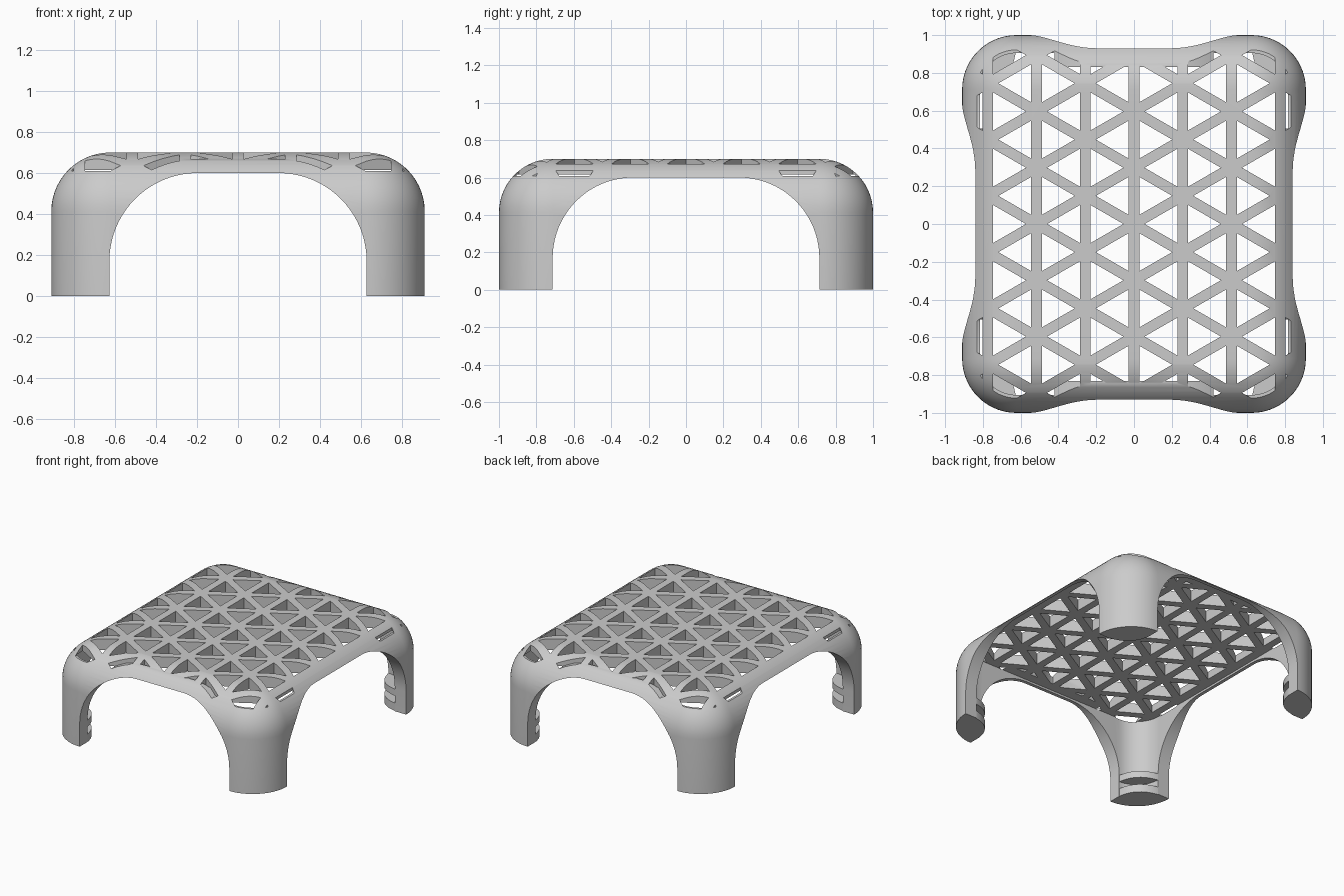
import bpy, bmesh, math

if "Cube" in bpy.data.objects:
    bpy.data.objects.remove(bpy.data.objects["Cube"])

HX, HY, TOP, R = 0.91, 1.0, 0.70, 0.287   # outer half sizes, height, edge radius
ARCH_X, ARCH_Y, ARCH_Z, ARCH_R = 0.627, 0.713, 0.60, 0.43
CEIL = 0.615                              # underside of the lattice top


def finish(name, bm):
    bmesh.ops.remove_doubles(bm, verts=bm.verts, dist=1e-5)
    bmesh.ops.recalc_face_normals(bm, faces=bm.faces)
    me = bpy.data.meshes.new(name)
    bm.to_mesh(me)
    bm.free()
    ob = bpy.data.objects.new(name, me)
    bpy.context.collection.objects.link(ob)
    return ob


def loft(bm, rings):
    rows = [[bm.verts.new(p) for p in ring] for ring in rings]
    n = len(rows[0])
    for a, b in zip(rows, rows[1:]):
        for i in range(n):
            j = (i + 1) % n
            bm.faces.new((a[i], a[j], b[j], b[i]))
    bm.faces.new(rows[0][::-1])
    bm.faces.new(rows[-1])


def prism(bm, outline, z0, z1):
    loft(bm, [[(x, y, z) for x, y in outline] for z in (z0, z1)])


def rounded_rect(hx, hy, r, z, n=14):
    pts = []
    for k, (sx, sy) in enumerate(((1, 1), (-1, 1), (-1, -1), (1, -1))):
        for i in range(n + 1):
            a = math.pi / 2 * (k + i / n)
            pts.append((sx * (hx - r) + r * math.cos(a), sy * (hy - r) + r * math.sin(a), z))
    return pts


def arch(bm, half, top, r, axis, d0, d1, n=20):
    prof = [(half, -0.1)]
    prof += [(half - r + r * math.cos(a), top - r + r * math.sin(a))
             for a in (math.pi / 2 * i / n for i in range(n + 1))]
    prof += [(-u, z) for u, z in reversed(prof)]
    loft(bm, [[(u, d, z) if axis == 'y' else (d, u, z) for u, z in prof] for d in (d0, d1)])


def boolean(ob, cutter, op='DIFFERENCE'):
    m = ob.modifiers.new(op.title(), 'BOOLEAN')
    m.operation, m.object, m.solver = op, cutter, 'EXACT'
    bpy.context.view_layer.objects.active = ob
    bpy.ops.object.modifier_apply(modifier=m.name)
    bpy.data.objects.remove(cutter)


# Outer body: box with rounded corners and rounded top edge
bm = bmesh.new()
rings = [rounded_rect(HX, HY, R, 0)]
for i in range(15):
    a = math.pi / 2 * i / 14
    c = max(R * math.cos(a), 1e-4)
    rings.append(rounded_rect(HX - R + c, HY - R + c, c, TOP - R + R * math.sin(a)))
verts = loft(bm, rings)
body = finish("lattice_stand", bm)

# Hollow inside
bm = bmesh.new()
loft(bm, [rounded_rect(HX - 0.095, HY - 0.095, R - 0.095, z) for z in (-0.1, CEIL)])
boolean(body, finish("cavity", bm))

# Two lens-shaped ledges inside each leg
bm = bmesh.new()
cx, cy, n = HX - R, HY - R, 16
r_out, bulge = R - 0.012, 0.105
outer = [(cx + r_out * math.cos(a), cy + r_out * math.sin(a))
         for a in (math.pi / 2 * i / n for i in range(n + 1))]
(x0, y0), (x1, y1) = outer[-1], outer[0]
s = math.sqrt(0.5)
inner = []
for i in range(1, n):
    t = i / n
    b = bulge * 4 * t * (1 - t)
    inner.append((x0 + (x1 - x0) * t - b * s, y0 + (y1 - y0) * t - b * s))
for sx in (1, -1):
    for sy in (1, -1):
        for z0, z1 in ((0, 0.06), (0.115, 0.165)):
            prism(bm, [(sx * x, sy * y) for x, y in outer + inner], z0, z1)
boolean(body, finish("ledges", bm), 'UNION')

# Arched openings on all four sides
for half, axis in ((ARCH_X, 'y'), (ARCH_Y, 'x')):
    bm = bmesh.new()
    arch(bm, half, ARCH_Z, ARCH_R, axis, -1.2, 1.2)
    boolean(body, finish("opening", bm))

# Triangular lattice holes
bm = bmesh.new()
H, STRUT = 0.258, 0.056
EDGE = H / math.cos(math.pi / 6)
rad = 2 * (H / 3 - STRUT / 2)
for col in range(-4, 4):
    for row in range(-8, 9):
        y = row * EDGE / 2
        right = (col + row) % 2 == 1
        x = (col + (1 / 3 if right else 2 / 3)) * H
        if abs(x) > 0.95 or abs(y) > 1.05:
            continue
        start = 0 if right else math.pi
        prism(bm, [(x + rad * math.cos(start + k * 2 * math.pi / 3),
                    y + rad * math.sin(start + k * 2 * math.pi / 3)) for k in range(3)],
              CEIL - 0.006, 0.8)
holes = finish("holes", bm)

# Keep a solid rim along each arch
for half, axis, inset in ((ARCH_X, 'y', 0.832), (ARCH_Y, 'x', 0.765)):
    for sgn in (1, -1):
        bm = bmesh.new()
        arch(bm, half + 0.07, ARCH_Z + 0.068, ARCH_R + 0.07, axis, sgn * inset, sgn * 1.3)
        boolean(holes, finish("rim", bm))
boolean(body, holes)

# Smooth shading with crisp edges
bpy.ops.object.select_all(action='DESELECT')
body.select_set(True)
bpy.context.view_layer.objects.active = body
bpy.ops.object.shade_smooth_by_angle(angle=math.radians(30))
